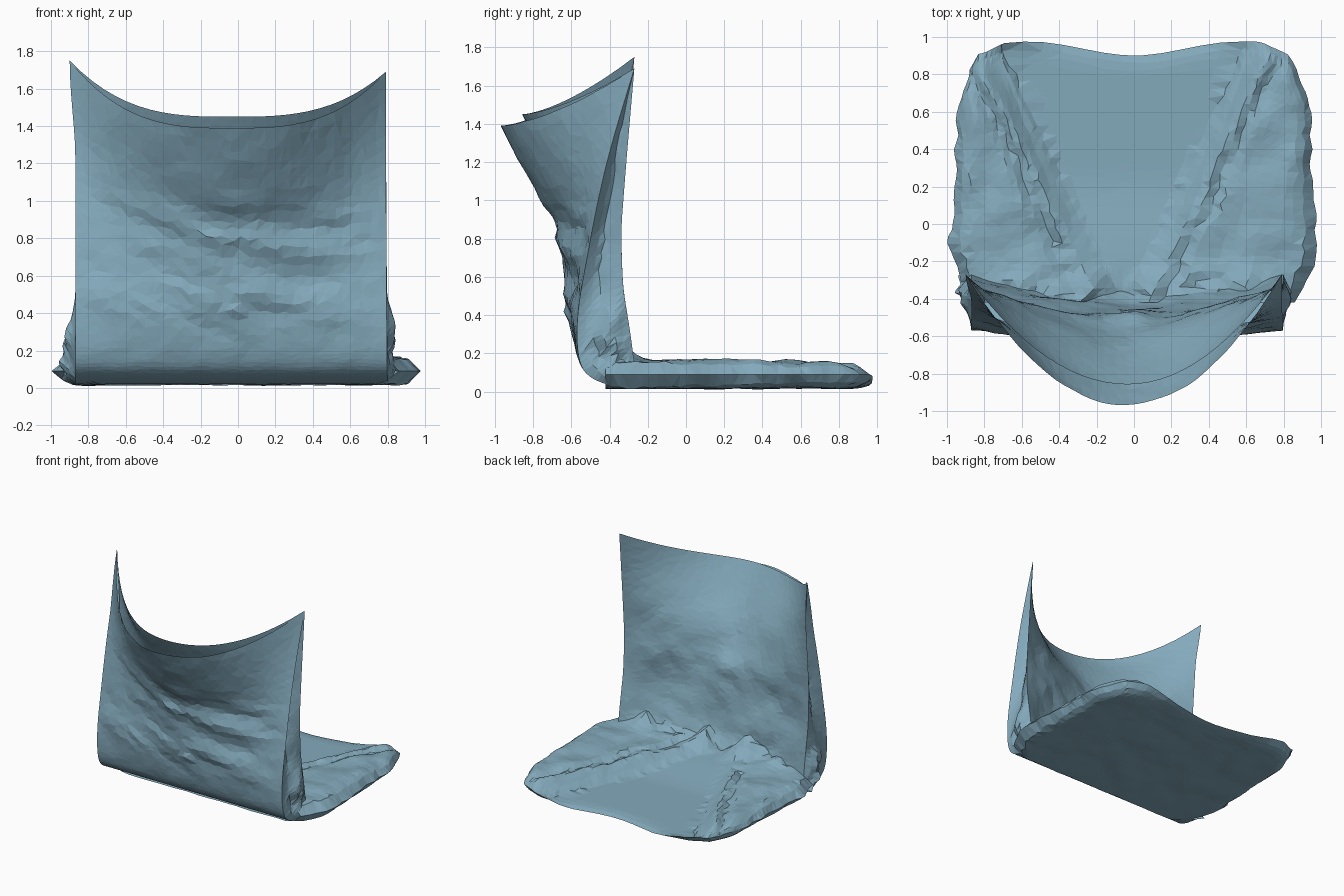
import bpy, bmesh, math, random
from mathutils import Vector, noise

if "Cube" in bpy.data.objects:
    bpy.data.objects.remove(bpy.data.objects["Cube"])

random.seed(4)

MAT = bpy.data.materials.new("blue_grey_paper")
MAT.diffuse_color = (0.23, 0.4, 0.5, 1)
MAT.use_nodes = True
MAT.node_tree.nodes["Principled BSDF"].inputs["Base Color"].default_value = MAT.diffuse_color


def corner_path(points, t):
    """Point on a polyline, t from 0 to 1, evenly by index."""
    k = min(max(t, 0), 1) * (len(points) - 1)
    i = min(int(k), len(points) - 2)
    return Vector(points[i]).lerp(Vector(points[i + 1]), k - i)


def path(points, t):
    """The same polyline with softened corners."""
    r = min(.05, t, 1 - t)
    return sum((corner_path(points, t + k * r) for k in (-1, -.5, 0, .5, 1)), Vector((0, 0))) / 5


def smooth(a, b, x):
    t = min(max((x - a) / (b - a), 0), 1)
    return t * t * (3 - 2 * t)


def crumple(x, y, z, scale):
    p = Vector((x, y, z)) * scale
    return noise.noise(p) + 0.5 * noise.noise(p * 2.1)


def sheet(name, func, nu, nv, jitter=0.3):
    """Creased sheet: func(u, v), u in -1..1, v in 0..1."""
    bm = bmesh.new()
    rows = []
    for j in range(nv + 1):
        row = []
        for i in range(nu + 1):
            a, b = i, j
            if 0 < i < nu and 0 < j < nv:
                a += random.uniform(-jitter, jitter)
                b += random.uniform(-jitter, jitter)
            row.append(bm.verts.new(func(2 * a / nu - 1, b / nv)))
        rows.append(row)
    for j in range(nv):
        for i in range(nu):
            bm.faces.new((rows[j][i], rows[j][i + 1], rows[j + 1][i + 1], rows[j + 1][i]))
    bmesh.ops.remove_doubles(bm, verts=bm.verts[:], dist=0.0005)
    bmesh.ops.triangulate(bm, faces=bm.faces[:])
    bmesh.ops.recalc_face_normals(bm, faces=bm.faces[:])
    mesh = bpy.data.meshes.new(name)
    bm.to_mesh(mesh)
    bm.free()
    mesh.materials.append(MAT)
    obj = bpy.data.objects.new(name, mesh)
    bpy.context.collection.objects.link(obj)
    return obj


# (y, z) profiles of the standing half: middle and outer edge
FRONT_MID = [(-.3, .02), (-.42, .035), (-.53, .09), (-.575, .2), (-.61, .4),
             (-.64, .65), (-.71, .9), (-.82, 1.1), (-.97, 1.39)]
FRONT_EDGE = [(-.3, .02), (-.42, .035), (-.53, .09), (-.57, .2), (-.57, .42),
              (-.52, .7), (-.47, .98), (-.40, 1.3), (-.27, 1.75)]
BACK_MID = [(-.34, .07), (-.43, .25), (-.47, .5), (-.54, .8), (-.68, 1.12), (-.86, 1.45)]
BACK_EDGE = [(-.26, .07), (-.29, .3), (-.33, .55), (-.34, .85), (-.31, 1.25), (-.27, 1.75)]


def edge_x(u, v):
    return -.035 + .835 * u - (.03 * smooth(.85, 1, v) if u < 0 else .01 * v) * abs(u)


def loft(mid, edge, u, v):
    m, e = path(mid, v), path(edge, v)
    # the billow narrows below the rim
    p = 2 - .8 * smooth(.3, .7, v) * (1 - smooth(.72, 1, v))
    y = m.x + (e.x - m.x) * (u * u + .004) ** (p / 2) / 1.004
    z = m.y + (e.y - m.y) * abs(u) ** 3
    if u > 0:
        z -= .06 * v ** 3 * u ** 3
    return edge_x(u, v), y, z


def front(u, v):
    x, y, z = loft(FRONT_MID, FRONT_EDGE, u, v)
    fade = (1 - u ** 8) * smooth(.2, .4, v)
    band = smooth(.15, .5, z) * (1 - smooth(.85, 1.1, z))
    # sagging wrinkles and two small knocks
    sag = z + .22 * x - .2 * x * x
    y += fade * band * .03 * crumple(x * .5 + 3, 0, sag * 2, 3.5)
    y += fade * .008 * crumple(x, y, z, 6)
    y += .03 * math.exp(-((x + .02) / .09) ** 2 - ((z - .74) / .07) ** 2)
    y -= .025 * math.exp(-((x + .02) / .05) ** 2 - ((z - .42) / .05) ** 2)
    return x, y, z


def back(u, v):
    x, y, z = loft(BACK_MID, BACK_EDGE, u, v)
    fade = (1 - u ** 8) * (1 - smooth(.55, 1, v))
    y += fade * .03 * crumple(x + 7, y, z, 3.5)
    y += .04 * math.exp(-((x - .0) / .12) ** 2 - ((z - .75) / .1) ** 2)
    return x, y, z


def side(s):
    def f(u, v):
        a, b = loft(FRONT_MID, FRONT_EDGE, s, v), loft(BACK_MID, BACK_EDGE, s, v)
        p = Vector(a).lerp(Vector(b), (u + 1) / 2)
        fold = (1 - abs(u)) * (1 - v ** 5)
        # pleat tucked inwards, crumpled at the foot
        p.x -= s * fold * (.02 + .08 * smooth(.3, .8, v))
        p.x += s * fold * .09 * (1 - smooth(.2, .5, v)) * (1 + crumple(p.x, p.y, p.z, 7))
        p.y += fold * .02 * crumple(p.x, p.y, p.z, 6)
        return p
    return f


sheet("bag_front", front, 36, 40)
sheet("bag_back", back, 28, 40)
for s, label in ((-1, "left"), (1, "right")):
    sheet("bag_side_" + label, side(s), 6, 40, 0.2)


# Flat-lying base: outline half-widths along y
WIDTHS = [.86, .985, .965, .955, .945, .935, .83]


def vee(v):
    """Left and right x of the V-shaped fold, opening to the rear."""
    return -.07 - .66 * v, -.05 + .66 * v


def base_xy(u, v):
    w = path([(k, 0) for k in WIDTHS], v).x
    l, r = vee(min(v, .94))
    # grid lines follow the fold
    if abs(u) < .3:
        x = l + (r - l) * (u + .3) / .6
    else:
        t = (abs(u) - .3) / .7
        x = l + (-w - l) * t if u < 0 else r + (w - r) * t
    rear = .9 + .075 * smooth(0, .55, abs(x)) - .07 * smooth(.65, .85, abs(x))
    x += .03 * crumple(u, v * 2, 5, 5) * u ** 4
    return x, -.42 + (rear + .42) * v, w


def edge_blend(x, w, u, v):
    """Shared seam height and how far a point lies inside the rounded edge."""
    s = .03 + .06 * smooth(.35, .75, abs(x))
    e = min(1, (w - abs(x)) * 12, (1 - v) * 14, v * 14 + 1 - smooth(.7, .88, abs(x)))
    if abs(u) > .999 or v > .999:
        e = 0
    return s, math.sqrt(max(e, 0))


def base_top(u, v):
    x, y, w = base_xy(u, v)
    l, r = vee(v)
    d = max(l - x, x - r)                 # distance outside the fold
    h = .05 + .06 * (1 - smooth(-.3, .3, y))
    flap = .25 * smooth(-.01, .02, d) + .75 * smooth(.02, .17, d)
    h += (.16 - h) * flap
    h -= .035 * math.exp(-((d - .2) / .04) ** 2)
    h += flap * .02 * crumple(x, y, 2, 4.5)
    # bunched folds where the base meets the standing half
    h += .14 * (1 - smooth(-.42, -.18, y)) * smooth(-.1, .1, d) \
        * max(0, .6 + crumple(x, y, 9, 5)) * (1 - smooth(.7, .9, abs(x)))
    s, e = edge_blend(x, w, u, v)
    return x, y, s + (h - s) * e


def base_bottom(u, v):
    x, y, w = base_xy(u, v)
    h = .018 + .008 * crumple(x, y, 4, 4)
    s, e = edge_blend(x, w, u, v)
    return x, y, max(0, s + (h - s) * e)


sheet("base_top", base_top, 40, 34, 0.22)
sheet("base_bottom", base_bottom, 40, 34, 0.22)
